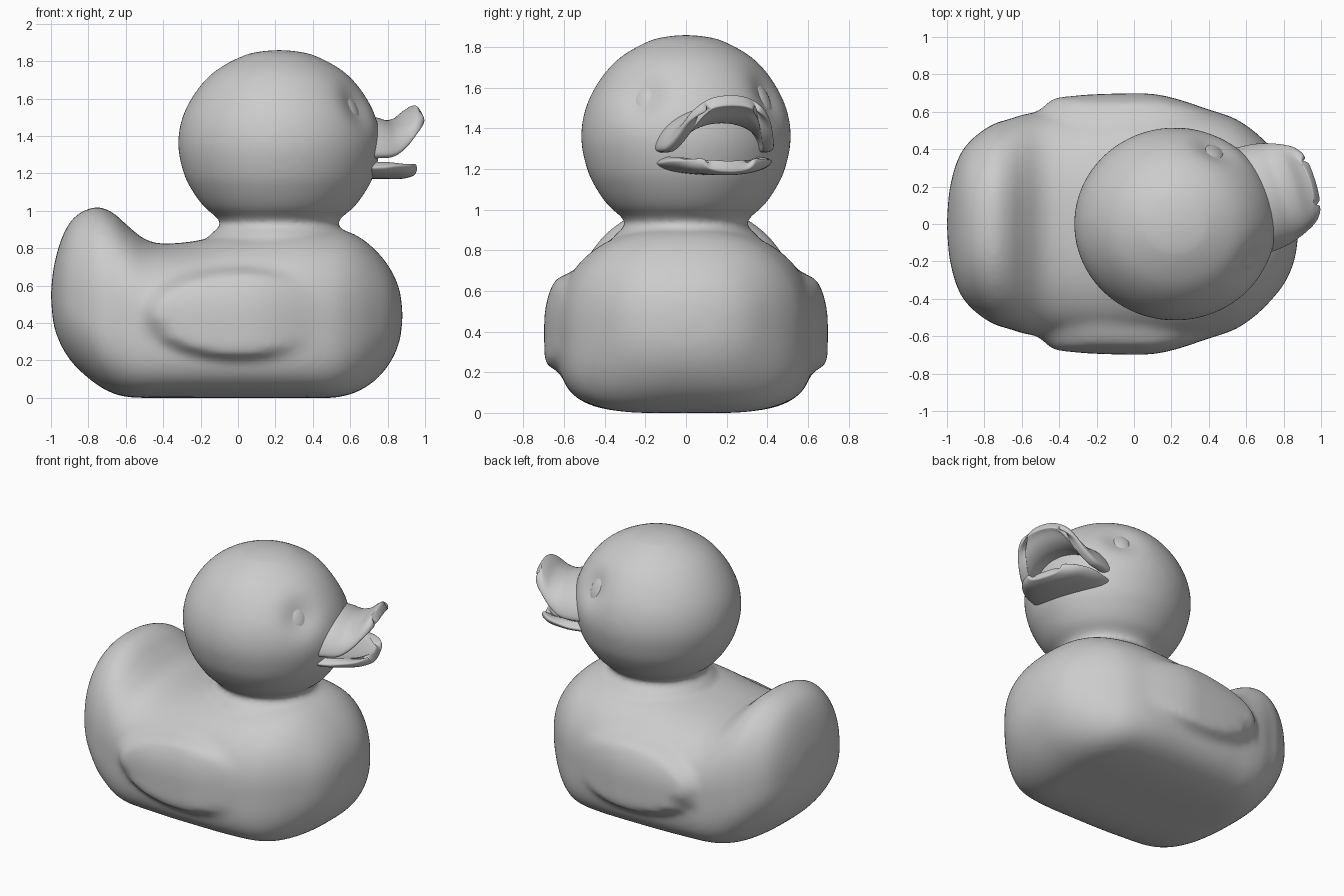
import bpy, bmesh, math
from mathutils import Vector, Matrix

if "Cube" in bpy.data.objects:
    bpy.data.objects.remove(bpy.data.objects["Cube"])

TURN = math.radians(17)          # the head looks slightly to one side
HEAD = Vector((0.22, 0, 0))      # vertical axis of the head


def spline(keys, steps):
    """Catmull-Rom interpolation through rows of numbers."""
    out = []
    for i in range(len(keys) - 1):
        p = [keys[max(0, min(len(keys) - 1, i + k))] for k in (-1, 0, 1, 2)]
        for s in range(steps):
            t = s / steps
            out.append([0.5 * (2 * b + (c - a) * t + (2 * a - 5 * b + 4 * c - d) * t * t
                               + (3 * b - a - 3 * c + d) * t ** 3) for a, b, c, d in zip(*p)])
    return out + [list(keys[-1])]


def step(a, b, x):
    t = max(0, min(1, (x - a) / (b - a)))
    return t * t * (3 - 2 * t)


def loft(bm, rings, closed=True):
    """Skin rows of points with quads; closed rows also get end caps."""
    rows = [[bm.verts.new(p) for p in r] for r in rings]
    n = len(rows[0])
    for a, b in zip(rows, rows[1:]):
        for j in range(n if closed else n - 1):
            k = (j + 1) % n
            bm.faces.new((a[j], a[k], b[k], b[j]))
    if closed:
        bm.faces.new(rows[0][::-1])
        bm.faces.new(rows[-1])


def finish(bm, name):
    bmesh.ops.remove_doubles(bm, verts=bm.verts, dist=1e-4)
    bmesh.ops.recalc_face_normals(bm, faces=bm.faces)
    for f in bm.faces:
        f.smooth = True
    me = bpy.data.meshes.new(name)
    bm.to_mesh(me)
    bm.free()
    ob = bpy.data.objects.new(name, me)
    bpy.context.collection.objects.link(ob)
    return ob


# Body sections along x: x, bottom, top, height of widest point, half width
BODY = [(-1.0, .54, .56, .55, .02), (-.985, .39, .70, .54, .19), (-.94, .27, .86, .51, .35),
        (-.87, .17, .97, .48, .45), (-.76, .075, 1.02, .45, .53), (-.67, .025, .99, .44, .56),
        (-.59, .005, .92, .43, .585), (-.50, 0, .85, .42, .60), (-.40, 0, .825, .42, .61),
        (-.22, 0, .84, .42, .625), (0, 0, .89, .42, .63), (.30, 0, .92, .42, .625),
        (.50, 0, .91, .42, .58), (.63, .03, .87, .43, .505), (.74, .10, .785, .44, .40),
        (.82, .20, .68, .44, .29), (.865, .31, .57, .44, .16), (.88, .43, .45, .44, .01)]


def body_ring(x, zb, zt, zc, w, n=96):
    ring = []
    for j in range(n):
        a = 2 * math.pi * j / n
        c, s = math.cos(a), math.sin(a)
        e = 2.35 if s > 0 else 2.2 + 1.7 * (1 - step(.45, .95, abs(x)))
        y = w * math.copysign(abs(c) ** (2 / e), c)
        z = zc + (zt - zc if s > 0 else zc - zb) * math.copysign(abs(s) ** (2 / e), s)
        # raised wing, crisp at the back and fading towards the chest
        d = math.hypot(x / .54, (z - .45) / .265)
        y += math.copysign(.068 * (1 - step(.76, 1, d)) * (1 - step(.05, .45, x)), c)
        ring.append((x, y, max(z, 0)))
    return ring


bm = bmesh.new()
loft(bm, [body_ring(*k) for k in spline(BODY, 5)])

# Head and neck: turned profile of height and radius
PROFILE = [(.70, .42), (.80, .41), (.87, .37), (.91, .325), (.94, .315), (.97, .34), (1.02, .40),
           (1.10, .46), (1.20, .51), (1.35, .54), (1.50, .517), (1.64, .443), (1.75, .338),
           (1.83, .19), (1.853, .09), (1.86, .005)]
eyes = []
for side in (-1, 1):
    az = TURN + side * math.radians(45)
    normal = Vector((math.cos(az) * .9, math.sin(az) * .9, .42)).normalized()
    eyes.append((az, normal, HEAD + Vector((math.cos(az) * .475, math.sin(az) * .465, 1.56))))

rings = []
for z, r in spline(PROFILE, 5):
    ring = []
    for j in range(96):
        a = 2 * math.pi * j / 96
        p = HEAD + Vector((r * math.cos(a), r * .955 * math.sin(a), z))
        for _, normal, centre in eyes:      # shallow eye sockets
            p = p - normal * .042 * math.exp(-((p - centre).length / .115) ** 2)
        ring.append(p)
    rings.append(ring)
loft(bm, rings)
duck = finish(bm, "body_and_head")
mod = duck.modifiers.new("fuse", 'REMESH')
mod.mode, mod.voxel_size, mod.use_smooth_shade = 'VOXEL', .017, True
mod = duck.modifiers.new("soften", 'SMOOTH')
mod.factor, mod.iterations = .5, 10

# Eyes: flattened ovals sitting in the sockets
for (az, normal, centre), name in zip(eyes, ("eye_right", "eye_left")):
    bm = bmesh.new()
    bmesh.ops.create_uvsphere(bm, u_segments=32, v_segments=16, radius=1)
    tilt = math.asin(normal.z)
    m = (Matrix.Translation(centre - normal * .052) @ Matrix.Rotation(az, 4, 'Z')
         @ Matrix.Rotation(-tilt, 4, 'Y') @ Matrix.Diagonal((.035, .066, .095, 1)))
    bmesh.ops.transform(bm, matrix=m, verts=bm.verts)
    finish(bm, name)


# Bill halves: rows of reach, half width, height at middle, height at rim
def bill(name, keys, thickness):
    bm = bmesh.new()
    rows = []
    for reach, w, mid, rim in spline(keys, 3):
        row = []
        for j in range(17):
            a = math.pi * (j / 16 - .5)
            p = Vector((reach - .03 * (1 - math.cos(a)), w * math.sin(a),
                        rim + (mid - rim) * math.cos(a)))
            row.append(HEAD + Matrix.Rotation(TURN, 3, 'Z') @ p)
        rows.append(row)
    loft(bm, rows, closed=False)
    ob = finish(bm, name)
    mod = ob.modifiers.new("thickness", 'SOLIDIFY')
    mod.thickness, mod.offset = thickness, 0
    mod = ob.modifiers.new("round", 'SUBSURF')
    mod.levels = mod.render_levels = 2


bill("upper_bill", [(.42, .27, 1.49, 1.28), (.52, .265, 1.475, 1.28), (.60, .25, 1.455, 1.29),
                    (.68, .22, 1.475, 1.35), (.74, .185, 1.52, 1.43), (.775, .13, 1.54, 1.50)], .06)
bill("lower_bill", [(.42, .26, 1.20, 1.25), (.52, .26, 1.20, 1.25), (.60, .24, 1.20, 1.255),
                    (.68, .19, 1.20, 1.25), (.735, .11, 1.215, 1.24)], .06)
